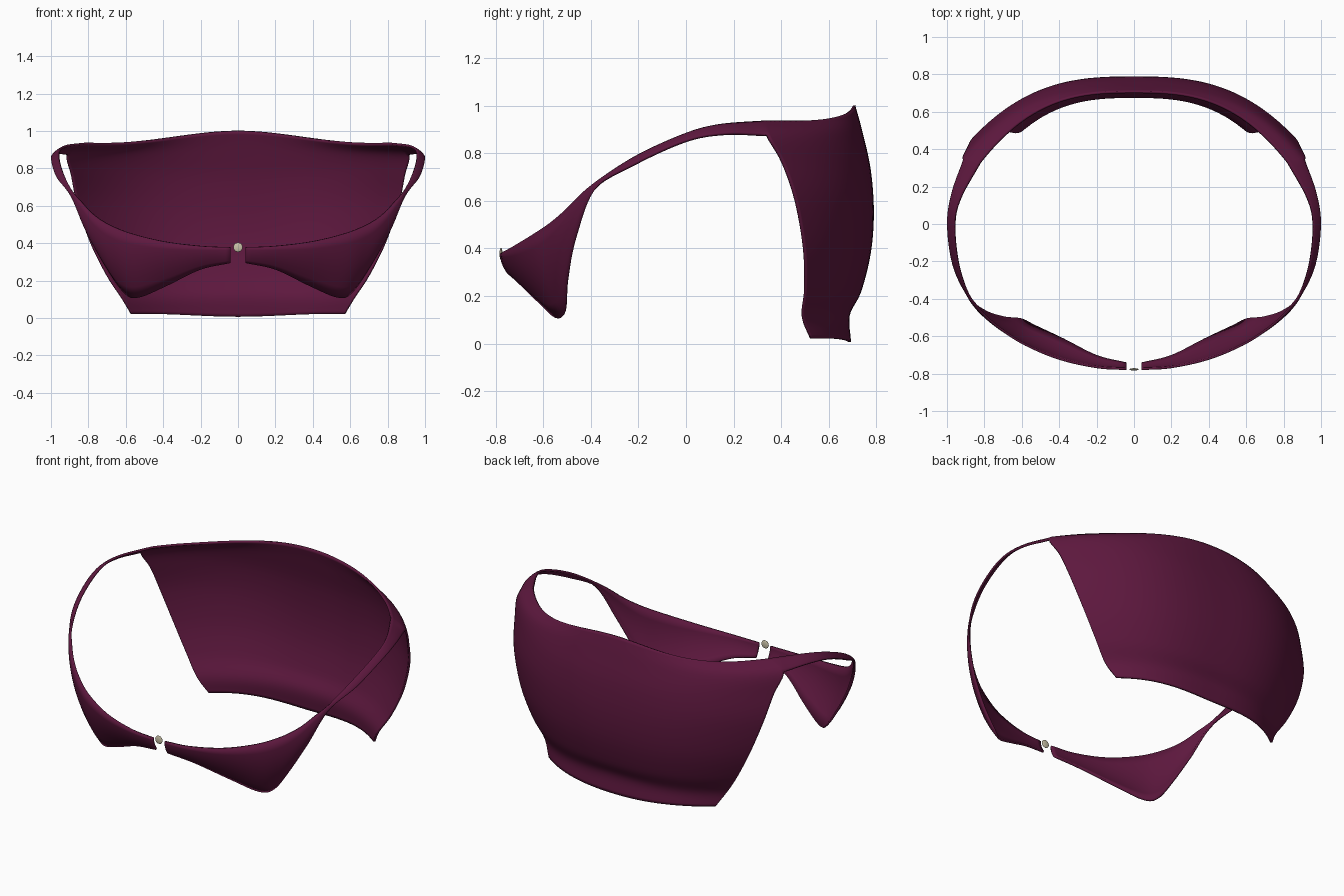
import bpy, bmesh
from mathutils import Vector

if "Cube" in bpy.data.objects:
    bpy.data.objects.remove(bpy.data.objects["Cube"])

def material(name, color):
    m = bpy.data.materials.new(name)
    m.diffuse_color = (*color, 1)
    m.use_nodes = True
    m.node_tree.nodes["Principled BSDF"].inputs["Base Color"].default_value = m.diffuse_color
    return m

def spline(pts, n):
    """Catmull-Rom through pts, n steps per span."""
    p = [Vector(q) for q in pts]
    p = [2 * p[0] - p[1]] + p + [2 * p[-1] - p[-2]]
    out = []
    for i in range(1, len(p) - 2):
        a, b, c, d = p[i - 1:i + 3]
        for k in range(n):
            t = k / n
            out.append(0.5 * (2 * b + (c - a) * t + (2 * a - 5 * b + 4 * c - d) * t * t
                              + (3 * b - a - 3 * c + d) * t ** 3))
    return out + [p[-2]]

def add_grid(bm, cols):
    vs = [[bm.verts.new(p) for p in c] for c in cols]
    for a, b in zip(vs, vs[1:]):
        for j in range(len(a) - 1):
            bm.faces.new((a[j], a[j + 1], b[j + 1], b[j]))

N = 6

# back panel: centre profile (y, z) and side edge (x, y, z), top to bottom
centre = [(0, .705, 1.0), (0, .735, .89), (0, .77, .73), (0, .783, .55),
          (0, .77, .38), (0, .73, .22), (0, .682, .12), (0, .687, .007)]
edge = [(.82, .33, .932), (.91, .34, .875), (.888, .405, .76), (.855, .46, .6),
        (.785, .495, .4), (.70, .50, .23), (.625, .49, .115), (.57, .525, .022)]
rows = list(zip(spline(centre, N), spline(edge, N)))
back = []
for i in range(29):
    s = i / 28
    s = 1 - (1 - s) ** 1.4
    h = min(s / .85, 1)
    h = h * h * (3 - 2 * h)
    back.append([Vector((e.x * s, c.y + (e.y - c.y) * s ** 2.8, c.z + (e.z - c.z) * h))
                 for c, e in rows])

# front flap and shoulder strap: upper and lower edges, front to back
upper = [(.04, -.775, .378), (.2, -.765, .385), (.4, -.72, .41), (.58, -.645, .455),
         (.70, -.57, .505), (.78, -.505, .56), (.84, -.44, .625), (.89, -.365, .685),
         (.94, -.2, .79), (.957, 0, .88), (.925, .14, .917), (.82, .33, .932)]
lower = [(.04, -.745, .297), (.2, -.705, .262), (.38, -.615, .175), (.53, -.545, .112),
         (.605, -.508, .135), (.70, -.495, .27), (.80, -.46, .45), (.885, -.385, .645),
         (.965, -.22, .75), (.995, 0, .85), (.97, .17, .88), (.91, .34, .875)]
front = []
for a, b in zip(spline(upper, N), spline(lower, N)):
    out = Vector((a.x, a.y, 0)).normalized() * (a - b).length * .09
    front.append([a.lerp(b, j / N) + out * 4 * (j / N) * (1 - j / N) for j in range(N + 1)])
front[-1] = back[-1][:N + 1]

bm = bmesh.new()
add_grid(bm, front)
add_grid(bm, back)
bmesh.ops.remove_doubles(bm, verts=bm.verts, dist=.0005)
bmesh.ops.recalc_face_normals(bm, faces=bm.faces)
me = bpy.data.meshes.new("collar")
bm.to_mesh(me)
bm.free()
collar = bpy.data.objects.new("collar", me)
bpy.context.collection.objects.link(collar)
me.materials.append(material("plum", (.11, .009, .048)))
mir = collar.modifiers.new("mirror", 'MIRROR')
mir.use_clip = True
sol = collar.modifiers.new("thickness", 'SOLIDIFY')
sol.thickness = .012
sol.offset = 0
bpy.context.view_layer.objects.active = collar
collar.select_set(True)
bpy.ops.object.shade_smooth_by_angle(angle=.7)

# flat stud at the front gap
bpy.ops.mesh.primitive_uv_sphere_add(segments=24, ring_count=12, radius=.025, location=(0, -.777, .378))
stud = bpy.context.object
stud.name = "front_stud"
stud.scale.y = .25
stud.data.materials.append(material("ivory", (.6, .55, .4)))
bpy.ops.object.shade_smooth_by_angle()
